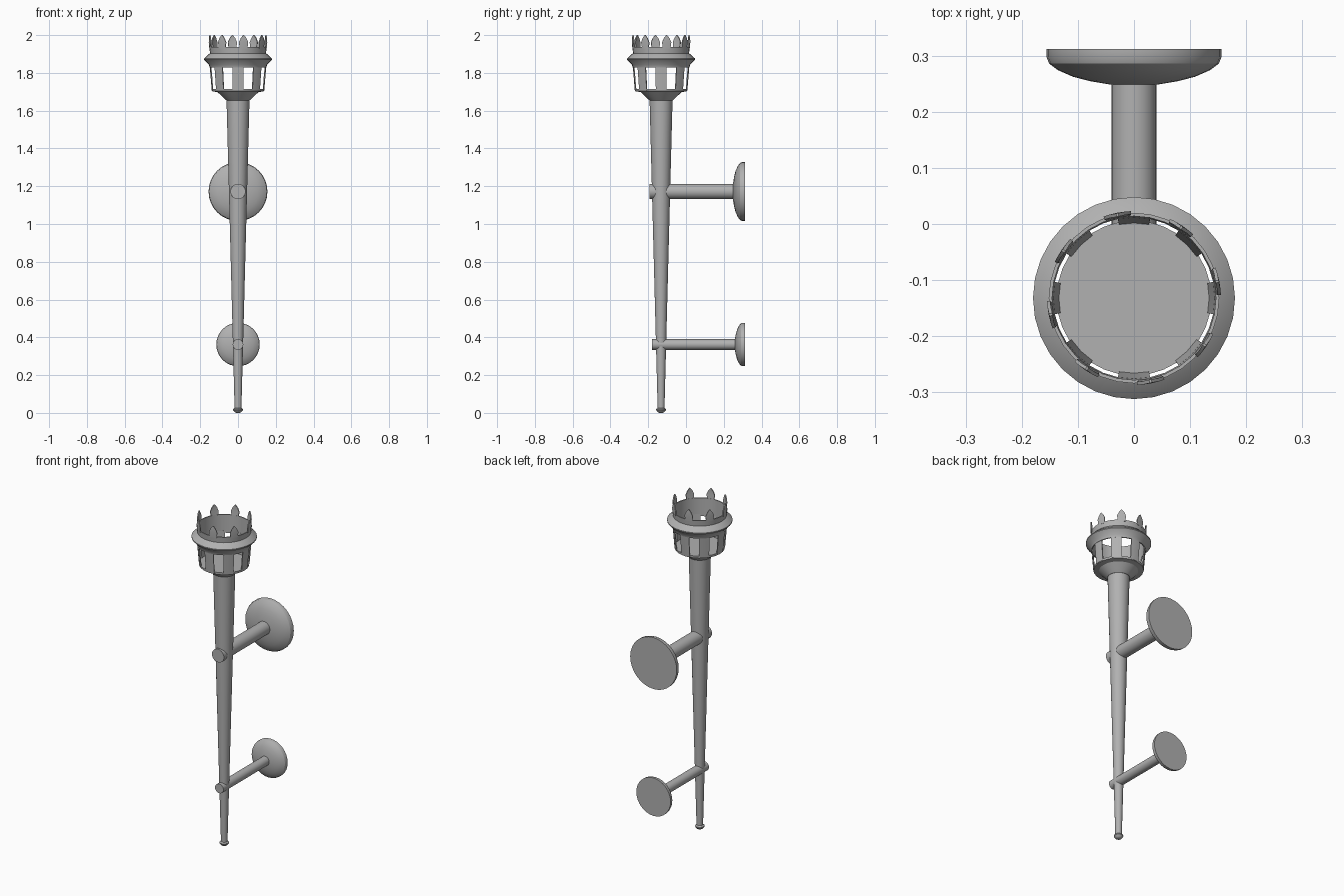
import bpy, bmesh, math
from mathutils import Matrix

if "Cube" in bpy.data.objects:
    bpy.data.objects.remove(bpy.data.objects["Cube"])

AXIS_Y = -0.132   # torch axis
N = 32

# dark iron
iron = bpy.data.materials.new("iron")
iron.diffuse_color = (0.44, 0.44, 0.44, 1)
iron.use_nodes = True
iron.node_tree.nodes["Principled BSDF"].inputs["Base Color"].default_value = iron.diffuse_color


def finish(name, bm, angle=30):
    bmesh.ops.remove_doubles(bm, verts=bm.verts, dist=1e-5)
    bmesh.ops.recalc_face_normals(bm, faces=bm.faces)
    me = bpy.data.meshes.new(name)
    bm.to_mesh(me)
    bm.free()
    me.materials.append(iron)
    ob = bpy.data.objects.new(name, me)
    bpy.context.collection.objects.link(ob)
    bpy.ops.object.select_all(action='DESELECT')
    ob.select_set(True)
    bpy.context.view_layer.objects.active = ob
    bpy.ops.object.shade_smooth_by_angle(angle=math.radians(angle))
    return ob


def lathe(name, profile, matrix, closed=False):
    """Revolve (radius, height) points; open profiles get end caps."""
    bm = bmesh.new()
    rings = []
    for r, h in profile:
        rings.append([bm.verts.new((r * math.cos(2 * math.pi * i / N),
                                    r * math.sin(2 * math.pi * i / N), h)) for i in range(N)])
    pairs = list(zip(rings, rings[1:]))
    if closed:
        pairs.append((rings[-1], rings[0]))
    else:
        bm.faces.new(rings[0])
        bm.faces.new(rings[-1])
    for a, b in pairs:
        for i in range(N):
            j = (i + 1) % N
            bm.faces.new((a[i], a[j], b[j], b[i]))
    bm.transform(matrix)
    return finish(name, bm)


def blades(name, rows, thick, count, start):
    """Ring of curved plates; rows are (half width, z, outer radius)."""
    bm = bmesh.new()
    for k in range(count):
        mid = math.radians(start) + 2 * math.pi * k / count
        loops = []
        for w, z, r in rows:
            loop = []
            for rad, cols in ((r, (-1, 0, 1)), (r - thick, (1, 0, -1))):
                for c in cols:
                    a = mid + c * w / r
                    loop.append(bm.verts.new((rad * math.cos(a), rad * math.sin(a), z)))
            loops.append(loop)
        for a, b in zip(loops, loops[1:]):
            for i in range(6):
                j = (i + 1) % 6
                bm.faces.new((a[i], a[j], b[j], b[i]))
        bm.faces.new(loops[0])
        bm.faces.new(loops[-1])
    bm.transform(Matrix.Translation((0, AXIS_Y, 0)))
    return finish(name, bm)


upright = Matrix.Translation((0, AXIS_Y, 0))

# tapered shaft with small foot knob
lathe("shaft", [(0.061, 1.665), (0.018, 0.022)], upright)
lathe("foot_knob", [(0.010, 0), (0.018, 0.004), (0.026, 0.015), (0.026, 0.020), (0.018, 0.026)], upright)

# flared cup base with floor
lathe("cup_base", [(0.062, 1.655), (0.085, 1.676), (0.108, 1.698), (0.137, 1.703),
                   (0.138, 1.716), (0.133, 1.716)], upright)

# open cage bars
blades("cage_bars", [(0.028, 1.706, 0.139), (0.030, 1.84, 0.150)], 0.006, 8, 0)

# projecting rim and upper wall
lathe("crown_rim", [(0.144, 1.828), (0.150, 1.828), (0.154, 1.843), (0.180, 1.870), (0.180, 1.876),
                    (0.154, 1.900), (0.148, 1.903), (0.152, 1.938), (0.146, 1.938)],
      upright, closed=True)

# pointed crown
blades("crown_spikes", [(0.021, 1.93, 0.152), (0.025, 1.962, 0.155), (0.015, 1.984, 0.155), (0.002, 2.0, 0.154)],
       0.006, 8, 11.25)

# wall brackets: arm along y and domed wall plate
for label, z, arm_r, front_y, plate_r, depth in (
        ("upper", 1.172, 0.040, -0.192, 0.156, 0.065),
        ("lower", 0.362, 0.028, -0.180, 0.115, 0.054)):
    along_y = Matrix.Translation((0, 0, z)) @ Matrix.Rotation(-math.pi / 2, 4, 'X')
    lathe(label + "_arm", [(arm_r, front_y), (arm_r, 0.29)], along_y)
    dome = [(1.0, 0), (1.0, 0.22), (0.97, 0.40), (0.87, 0.58), (0.70, 0.76), (0.51, 0.88), (0.26, 0.98), (0.03, 1.0)]
    lathe(label + "_wall_plate", [(plate_r * r, 0.312 - depth * d) for r, d in dome], along_y)
